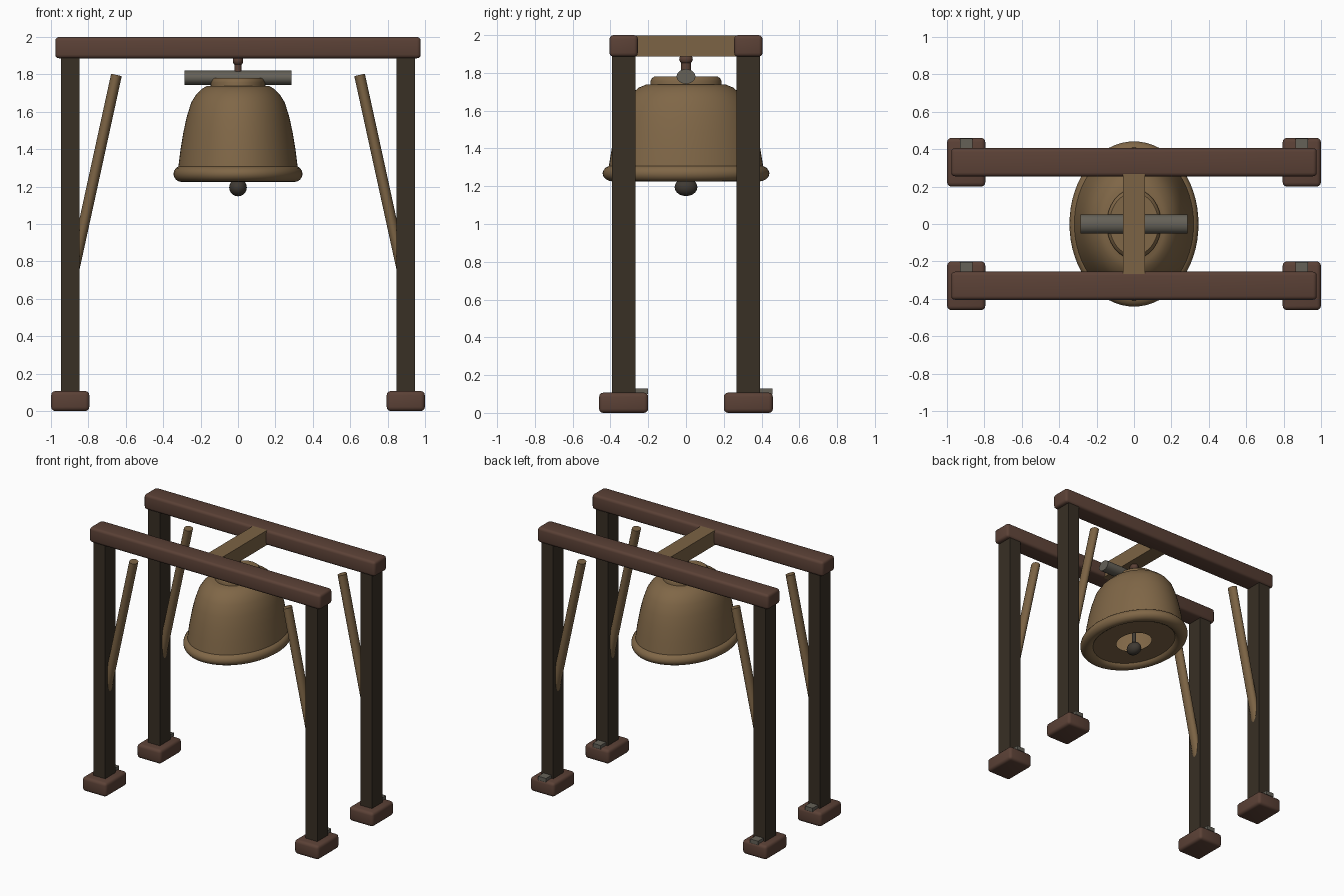
import bpy, bmesh, math
from mathutils import Vector

if "Cube" in bpy.data.objects:
    bpy.data.objects.remove(bpy.data.objects["Cube"])

YS = 1.28  # round parts are stretched along y


def material(name, rgb):
    m = bpy.data.materials.new(name)
    m.diffuse_color = (*rgb, 1)
    m.use_nodes = True
    m.node_tree.nodes["Principled BSDF"].inputs["Base Color"].default_value = m.diffuse_color
    return m


RED_WOOD = material("red brown wood", (0.105, 0.053, 0.037))
DARK_WOOD = material("dark wood", (0.040, 0.029, 0.018))
TAN_WOOD = material("tan wood", (0.200, 0.125, 0.058))
BRONZE = material("bronze", (0.215, 0.135, 0.063))
STEEL = material("grey metal", (0.130, 0.120, 0.097))
IRON = material("dark iron", (0.050, 0.042, 0.033))


def finish(name, bm, mat, smooth=None):
    bmesh.ops.recalc_face_normals(bm, faces=bm.faces)
    mesh = bpy.data.meshes.new(name)
    bm.to_mesh(mesh)
    bm.free()
    mesh.materials.append(mat)
    ob = bpy.data.objects.new(name, mesh)
    bpy.context.collection.objects.link(ob)
    if smooth:
        bpy.ops.object.select_all(action='DESELECT')
        ob.select_set(True)
        bpy.context.view_layer.objects.active = ob
        bpy.ops.object.shade_smooth_by_angle(angle=math.radians(smooth))
    return ob


def box(name, lo, hi, mat, bevel=0):
    bm = bmesh.new()
    bmesh.ops.create_cube(bm, size=1)
    for v in bm.verts:
        v.co = [l + (c + 0.5) * (h - l) for l, h, c in zip(lo, hi, v.co)]
    if bevel:
        bmesh.ops.bevel(bm, geom=bm.edges[:], offset=bevel, segments=3,
                        profile=0.5, affect='EDGES')
    return finish(name, bm, mat, 35 if bevel else None)


def lathe(name, profile, mat, steps=64, closed=False, angle=30):
    """Spin (radius, z) points round z, stretched along y."""
    bm = bmesh.new()
    vs = [bm.verts.new((r, 0, z)) for r, z in profile]
    es = [bm.edges.new(p) for p in zip(vs, vs[1:])]
    if closed:
        es.append(bm.edges.new((vs[-1], vs[0])))
    bmesh.ops.spin(bm, geom=vs + es, cent=(0, 0, 0), axis=(0, 0, 1),
                   angle=2 * math.pi, steps=steps)
    bmesh.ops.remove_doubles(bm, verts=bm.verts, dist=1e-4)
    for v in bm.verts:
        v.co.y *= YS
    return finish(name, bm, mat, angle)


def rod(name, a, b, radius, mat, sides=24):
    a, b = Vector(a), Vector(b)
    bm = bmesh.new()
    bmesh.ops.create_cone(bm, cap_ends=True, segments=sides, radius1=radius,
                          radius2=radius, depth=(b - a).length)
    turn = (b - a).to_track_quat('Z', 'Y')
    mid = (a + b) / 2
    for v in bm.verts:
        p = turn @ v.co
        v.co = mid + Vector((p.x, p.y * YS, p.z))
    return finish(name, bm, mat, 40)


def ball(name, z, radius, mat):
    bm = bmesh.new()
    bmesh.ops.create_uvsphere(bm, u_segments=24, v_segments=16, radius=radius)
    for v in bm.verts:
        v.co = (v.co.x, v.co.y * YS, v.co.z + z)
    return finish(name, bm, mat, 40)


# Frame: feet, posts, foot plates, braces and long beams
for y, depth in ((-0.33, "front"), (0.33, "back")):
    for s, side in ((-1, "left"), (1, "right")):
        tag = f"{depth}_{side}"
        x = 0.897 * s
        box(f"{tag}_foot", (x - 0.102, y - 0.13, 0), (x + 0.102, y + 0.13, 0.107),
            RED_WOOD, 0.022)
        box(f"{tag}_post", (x - 0.049, y - 0.063, 0.08), (x + 0.049, y + 0.063, 1.90),
            DARK_WOOD)
        box(f"{tag}_foot_plate", (x - 0.033, y + 0.03, 0.10),
            (x + 0.033, y + 0.128, 0.13), STEEL)
        rod(f"{tag}_brace", (0.898 * s, y, 0.66), (0.65 * s, y, 1.797), 0.029, TAN_WOOD)
    box(f"{depth}_beam", (-0.977, y - 0.075, 1.886), (0.977, y + 0.075, 2.0),
        RED_WOOD, 0.02)

# Cross beam joining the long beams
box("cross_beam", (-0.06, -0.277, 1.886), (0.06, 0.277, 1.998), TAN_WOOD)

# Bell: curved shell with an inward bottom plate, round lip and crown
lathe("bell_body", [(0.113, 1.25), (0.29, 1.25), (0.32, 1.30), (0.307, 1.40),
                    (0.292, 1.49), (0.275, 1.57), (0.25, 1.65), (0.225, 1.69),
                    (0.195, 1.722), (0.165, 1.738), (0.0, 1.745)], BRONZE)
lip = [(0.302 + 0.043 * math.cos(i * math.pi / 8), 1.268 + 0.043 * math.sin(i * math.pi / 8))
       for i in range(16)]
lathe("bell_lip", lip, BRONZE, closed=True, angle=40)
lathe("bell_crown", [(0.0, 1.725), (0.146, 1.725), (0.146, 1.758), (0.142, 1.77),
                     (0.131, 1.781), (0.0, 1.781)], BRONZE)

# Yoke and hanger
rod("yoke", (-0.287, 0, 1.781), (0.287, 0, 1.781), 0.039, STEEL)
rod("hanger_rod", (0, 0, 1.77), (0, 0, 1.88), 0.02, RED_WOOD)
ball("hanger_knob", 1.873, 0.028, RED_WOOD)

# Clapper
rod("clapper_rod", (0, 0, 1.19), (0, 0, 1.73), 0.014, IRON)
ball("clapper_ball", 1.195, 0.047, IRON)
